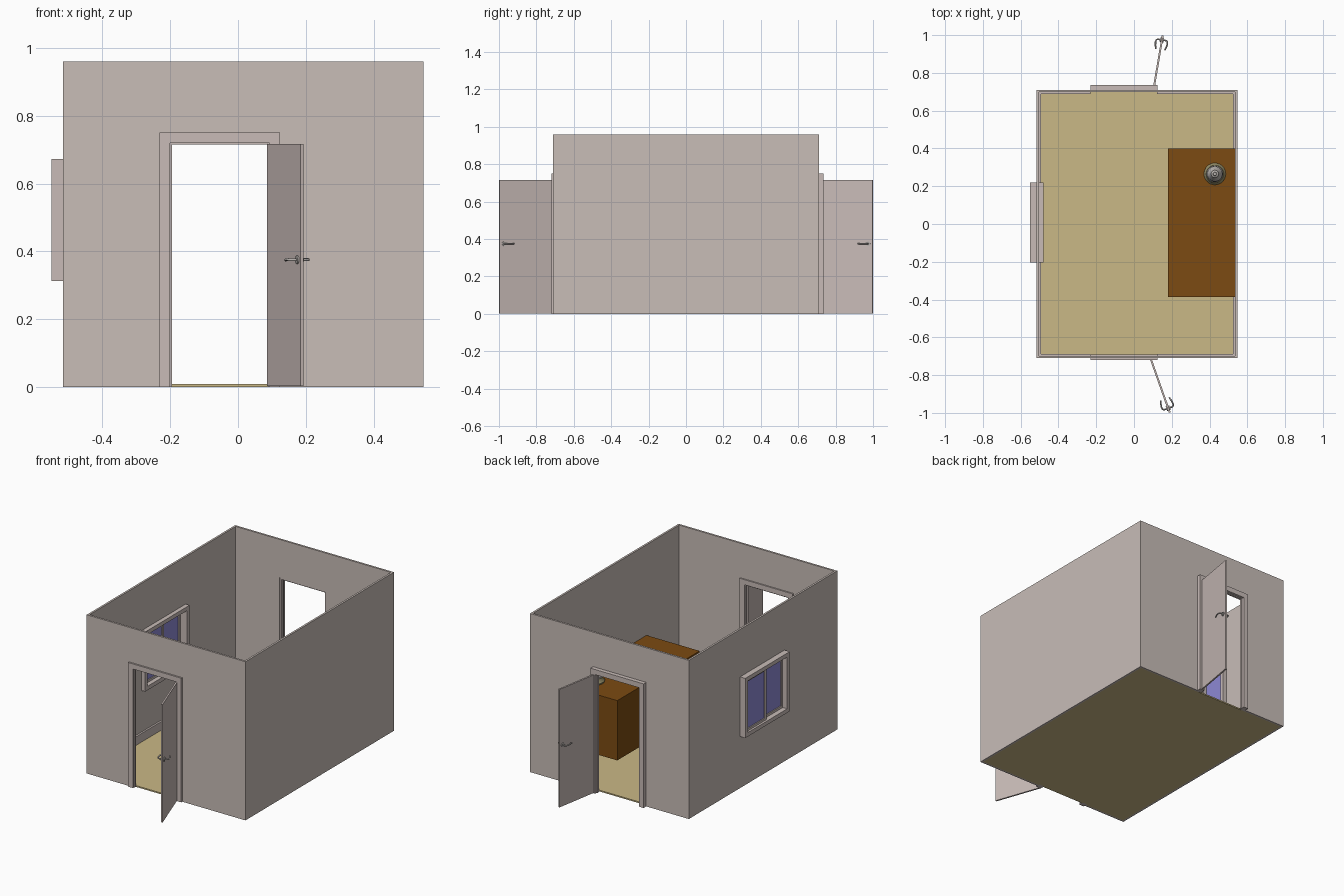
import bpy, bmesh, math
from mathutils import Vector, Matrix

if "Cube" in bpy.data.objects:
    bpy.data.objects.remove(bpy.data.objects["Cube"])


def mat(name, r, g, b):
    m = bpy.data.materials.new(name)
    m.diffuse_color = (r, g, b, 1)
    m.use_nodes = True
    m.node_tree.nodes["Principled BSDF"].inputs["Base Color"].default_value = m.diffuse_color
    return m


WALL = mat("wall_paint", 0.58, 0.51, 0.475)
TRIM = mat("door_and_trim_paint", 0.58, 0.50, 0.475)
FLOOR = mat("floor_tan", 0.59, 0.48, 0.24)
WOOD = mat("brown_wood", 0.20, 0.070, 0.006)
GLASS = mat("blue_glass", 0.27, 0.25, 0.66)
METAL = mat("grey_metal", 0.48, 0.45, 0.43)
OLIVE = mat("olive_metal", 0.30, 0.27, 0.14)


def finish(name, bm, m):
    bmesh.ops.recalc_face_normals(bm, faces=bm.faces)
    me = bpy.data.meshes.new(name)
    bm.to_mesh(me)
    bm.free()
    me.materials.append(m)
    ob = bpy.data.objects.new(name, me)
    bpy.context.collection.objects.link(ob)
    return ob


def add_box(bm, x0, x1, y0, y1, z0, z1):
    M = (Matrix.Translation(((x0 + x1) / 2, (y0 + y1) / 2, (z0 + z1) / 2))
         @ Matrix.Diagonal((x1 - x0, y1 - y0, z1 - z0, 1)))
    bmesh.ops.create_cube(bm, size=1, matrix=M)


def box(name, m, *dims):
    bm = bmesh.new()
    add_box(bm, *dims)
    return finish(name, bm, m)


def prism(name, m, pts, offset):
    """Flat outline pushed along an offset."""
    bm = bmesh.new()
    f = bm.faces.new([bm.verts.new(p) for p in pts])
    g = bmesh.ops.extrude_face_region(bm, geom=[f])["geom"]
    bmesh.ops.translate(bm, vec=offset, verts=[v for v in g if isinstance(v, bmesh.types.BMVert)])
    return finish(name, bm, m)


def frame_x(name, m, x0, x1, y0, y1, z0, z1, w):
    """Rectangular frame lying in the yz plane."""
    bm = bmesh.new()
    outer = [(y0, z0), (y1, z0), (y1, z1), (y0, z1)]
    inner = [(y0 + w, z0 + w), (y1 - w, z0 + w), (y1 - w, z1 - w), (y0 + w, z1 - w)]
    rings = [[bm.verts.new((x, *p)) for p in r] for x, r in
             ((x0, outer), (x1, outer), (x1, inner), (x0, inner))]
    for k in range(4):
        a, b = rings[k], rings[(k + 1) % 4]
        for i in range(4):
            j = (i + 1) % 4
            bm.faces.new((a[i], a[j], b[j], b[i]))
    return finish(name, bm, m)


X0, X1, Y, H, T = -0.516, 0.547, 0.71, 0.96, 0.012
DL, DR, DH = -0.20, 0.093, 0.72          # door opening
WY0, WY1, WZ0, WZ1 = -0.205, 0.22, 0.312, 0.673   # window

# Walls: one shell with door and window openings cut out
walls = box("walls", WALL, X0, X1, -Y, Y, 0, H)
cuts = {"room_cutter": (X0 + T, X1 - T, -Y + T, Y - T, -0.2, H + 0.2),
        "door_cutter": (DL - 0.01, DR + 0.01, -1.2, 1.2, -0.1, DH + 0.01),
        "window_cutter": (X0 - 0.1, X0 + 0.1, WY0 + 0.01, WY1 - 0.01, WZ0 + 0.01, WZ1 - 0.01)}
for n, d in cuts.items():
    c = box(n, WALL, *d)
    c.hide_render = True
    c.hide_viewport = False
    c.display_type = 'WIRE'
    mod = walls.modifiers.new(n, 'BOOLEAN')
    mod.operation, mod.solver, mod.object = 'DIFFERENCE', 'EXACT', c
bpy.context.view_layer.objects.active = walls
walls.select_set(True)
for n in cuts:
    bpy.ops.object.modifier_apply(modifier=n)
    bpy.data.objects.remove(bpy.data.objects[n])

# Floor
box("floor", FLOOR, X0 + T, X1 - T, -Y + T, Y - T, 0.0, 0.008)

# Baseboards, interrupted at the doors
xi0, xi1, yi, B = X0 + T, X1 - T, Y - T, 0.06
bm = bmesh.new()
add_box(bm, xi0, xi0 + 0.011, -yi, yi, 0.005, B)
add_box(bm, xi1 - 0.011, xi1, -yi, yi, 0.005, B)
for s in (-1, 1):
    ya, yb = sorted((s * yi, s * (yi - 0.011)))
    add_box(bm, xi0 + 0.011, -0.23, ya, yb, 0.005, B)
    add_box(bm, 0.123, xi1 - 0.011, ya, yb, 0.005, B)
finish("baseboards", bm, TRIM)


# Door frames
def door_frame(name, y0, y1, w, lo, hi, top):
    pts = [(lo - w, 0), (lo, 0), (lo, top), (hi, top), (hi, 0), (hi + w, 0),
           (hi + w, top + w), (lo - w, top + w)]
    prism(name, TRIM, [(x, y0, z) for x, z in pts], (0, y1 - y0, 0))


door_frame("front_door_frame", -0.720, -0.690, 0.031, DL, DR, DH)
door_frame("back_door_frame", 0.700, 0.735, 0.031, DL, DR, DH)
door_frame("front_door_stop", -0.708, -0.697, 0.006, DL + 0.005, DR - 0.005, DH - 0.005)
door_frame("back_door_stop", 0.707, 0.720, 0.006, DL + 0.005, DR - 0.005, DH - 0.005)


# Open door leaves with lever handles on both faces
def tube(name, pts, r, world):
    cu = bpy.data.curves.new(name, 'CURVE')
    cu.dimensions = '3D'
    cu.bevel_depth, cu.bevel_resolution, cu.use_fill_caps = r, 2, True
    sp = cu.splines.new('POLY')
    sp.points.add(len(pts) - 1)
    for p, co in zip(sp.points, pts):
        p.co = (*co, 1)
    cu.materials.append(METAL)
    ob = bpy.data.objects.new(name, cu)
    ob.matrix_world = world
    bpy.context.collection.objects.link(ob)


def door(name, hinge, tip):
    d = Vector(tip) - Vector(hinge)
    M = (Matrix.Translation((*hinge, 0)) @ Matrix.Rotation(math.atan2(d.y, d.x), 4, 'Z'))
    L, t = d.length, 0.005
    box(name + "_leaf", TRIM, 0, L, -t, t, 0.003, 0.717).matrix_world = M
    for s, side in ((-1, "right"), (1, "left")):
        bm = bmesh.new()
        R = Matrix.Translation((L - 0.024, s * 0.007, 0.375)) @ Matrix.Rotation(math.pi / 2, 4, 'X')
        bmesh.ops.create_cone(bm, cap_ends=True, segments=20, radius1=0.012, radius2=0.012,
                              depth=0.006, matrix=R)
        finish(f"{name}_{side}_rose", bm, METAL).matrix_world = M
        a = L - 0.024
        tube(f"{name}_{side}_lever",
             [(a, s * 0.005, 0.375), (a, s * 0.024, 0.375), (a - 0.005, s * 0.030, 0.375),
              (a - 0.015, s * 0.032, 0.376), (a - 0.035, s * 0.029, 0.376),
              (a - 0.052, s * 0.024, 0.374)], 0.0042, M)


door("front_door", (0.090, -0.718), (0.189, -0.998))
door("back_door", (0.105, 0.722), (0.152, 0.998))

# Sliding window in the left wall
frame_x("window_frame", TRIM, -0.551, -0.478, WY0, WY1, WZ0, WZ1, 0.024)
ym = (WY0 + WY1) / 2
for n, x, y0, y1 in (("back", -0.530, ym - 0.008, WY1 - 0.022),
                     ("front", -0.513, WY0 + 0.022, ym + 0.008)):
    z0, z1 = WZ0 + 0.022, WZ1 - 0.022
    frame_x(n + "_sash", TRIM, x - 0.008, x + 0.008, y0, y1, z0, z1, 0.016)
    box(n + "_pane", GLASS, x - 0.002, x + 0.002, y0 + 0.014, y1 - 0.014, z0 + 0.014, z1 - 0.014)

# Brown cabinet against the right wall
box("cabinet", WOOD, 0.18, 0.535, -0.387, 0.40, 0.05, 0.412)


# Round lamp standing on the cabinet
def lathe(name, m, prof, seg=28):
    bm = bmesh.new()
    rings = [[bm.verts.new((0.428 + r * math.cos(2 * math.pi * i / seg),
                            0.265 + r * math.sin(2 * math.pi * i / seg), 0.412 + z))
              for i in range(seg)] for r, z in prof]
    for a, b in zip(rings, rings[1:]):
        for i in range(seg):
            j = (i + 1) % seg
            bm.faces.new((a[i], a[j], b[j], b[i]))
    bm.faces.new(rings[0])
    bm.faces.new(rings[-1])
    ob = finish(name, bm, m)
    bpy.ops.object.select_all(action='DESELECT')
    bpy.context.view_layer.objects.active = ob
    ob.select_set(True)
    bpy.ops.object.shade_smooth_by_angle(angle=math.radians(35))


lathe("lamp_base", OLIVE, [(0.056, 0), (0.058, 0.008), (0.050, 0.016), (0.046, 0.03)])
lathe("lamp_body", METAL, [(0.044, 0.028), (0.044, 0.04), (0.036, 0.05), (0.034, 0.10),
                           (0.040, 0.105), (0.038, 0.112), (0.022, 0.13), (0.020, 0.145),
                           (0.010, 0.15), (0.008, 0.16)])
